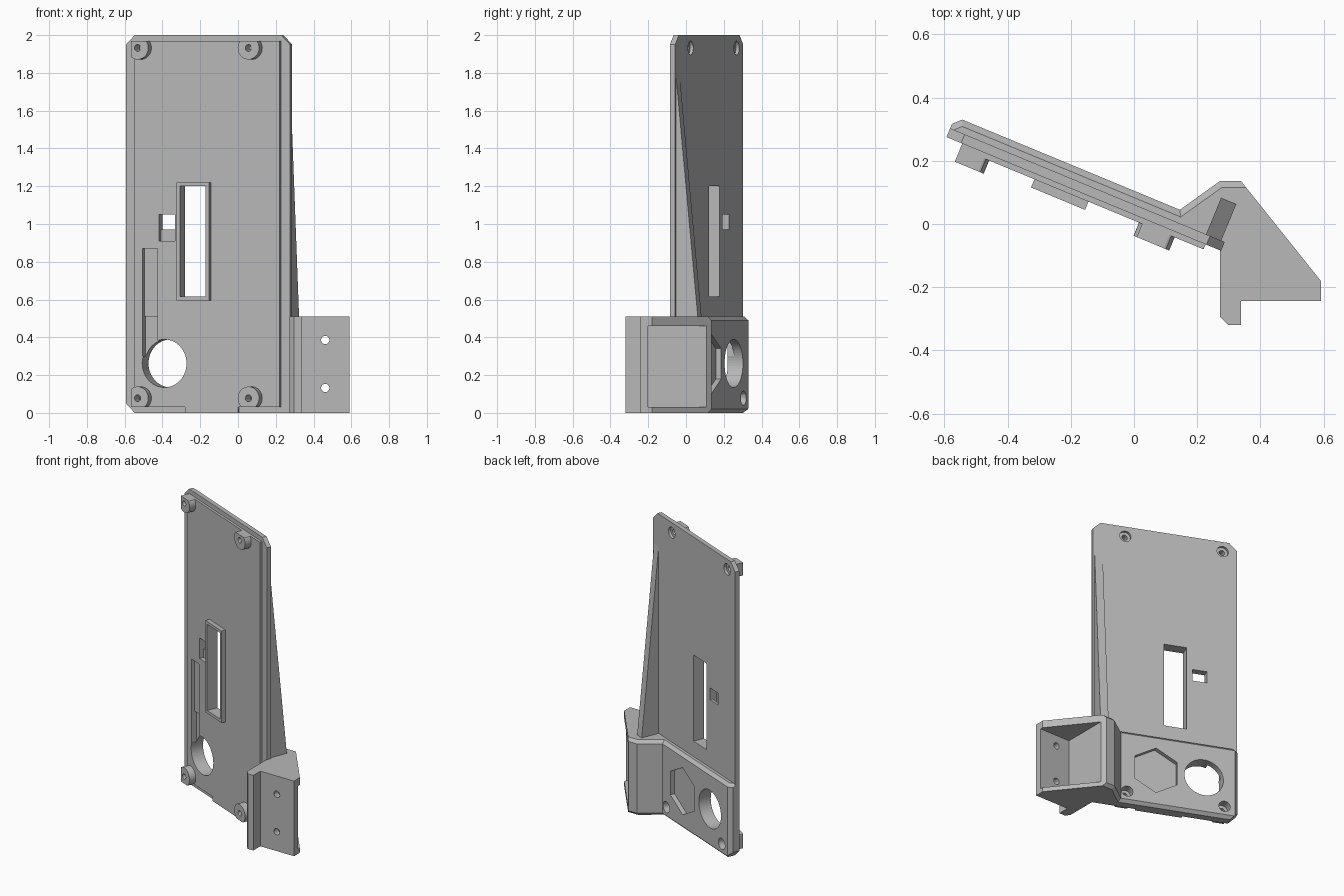
import bpy, bmesh, math
from mathutils import Matrix, Vector

if "Cube" in bpy.data.objects:
    bpy.data.objects.remove(bpy.data.objects["Cube"], do_unlink=True)

grey = bpy.data.materials.new("plain grey")
grey.use_nodes = True
grey.diffuse_color = (0.48, 0.48, 0.48, 1)
grey.node_tree.nodes["Principled BSDF"].inputs["Base Color"].default_value = (0.48, 0.48, 0.48, 1)

# Frame of the turned plate: u along its width, v towards its back, z up
PLATE = Matrix.Translation((-0.593, 0.275, 0)) @ Matrix.Rotation(math.radians(-22.5), 4, "Z")
WORLD = Matrix.Identity(4)
W, H = 0.94, 2.0
BASE_H = 0.51
AXES = {"z": lambda a, b, t: (a, b, t),
        "v": lambda a, b, t: (a, t, b),
        "u": lambda a, b, t: (t, a, b)}


def prism(name, pts, lo, hi, axis="v", frame=PLATE, bevel_sides=0, bevel=0.02):
    """Extrude a 2D outline along an axis; optionally chamfer the first sides' rims."""
    bm = bmesh.new()
    place = AXES[axis]
    low = [bm.verts.new(place(a, b, lo)) for a, b in pts]
    high = [bm.verts.new(place(a, b, hi)) for a, b in pts]
    bm.faces.new(low)
    bm.faces.new(high)
    n = len(pts)
    for i in range(n):
        j = (i + 1) % n
        bm.faces.new((low[i], low[j], high[j], high[i]))
    bmesh.ops.recalc_face_normals(bm, faces=bm.faces)
    if bevel_sides:
        rims = [bm.edges.get((ring[i], ring[i + 1])) for ring in (low, high) for i in range(bevel_sides)]
        bmesh.ops.bevel(bm, geom=rims, offset=bevel, segments=1, affect="EDGES", profile=0.5)
    bm.transform(frame)
    mesh = bpy.data.meshes.new(name)
    bm.to_mesh(mesh)
    bm.free()
    mesh.materials.append(grey)
    ob = bpy.data.objects.new(name, mesh)
    bpy.context.scene.collection.objects.link(ob)
    return ob


def rect(a0, a1, b0, b1):
    return [(a0, b0), (a1, b0), (a1, b1), (a0, b1)]


def ring(a, b, r, n=40, turn=0.0):
    return [(a + r * math.cos(turn + math.tau * i / n), b + r * math.sin(turn + math.tau * i / n))
            for i in range(n)]


def cut(ob, cutters):
    for c in cutters:
        mod = ob.modifiers.new("cut", "BOOLEAN")
        mod.operation = "DIFFERENCE"
        mod.solver = "EXACT"
        mod.object = c
    bpy.context.view_layer.update()
    graph = bpy.context.evaluated_depsgraph_get()
    mesh = bpy.data.meshes.new_from_object(ob.evaluated_get(graph))
    ob.modifiers.clear()
    ob.data = mesh


def world_xy(u, v):
    p = PLATE @ Vector((u, v, 0))
    return p.x, p.y


# Main plate with clipped corners
c = 0.05
plate = prism("back_plate", [(c, 0), (W, 0), (W, H - c), (W - c, H), (c, H), (0, H - c), (0, c)], 0, 0.03)

# Raised front panel with a tab down to the bottom edge
p0, p1 = 0.054, W - 0.053
panel = prism("front_panel", [(p0, 0.03), (0.346, 0.03), (0.346, 0), (0.649, 0), (0.649, 0.03),
                              (p1, 0.03), (p1, 1.97), (p0, 1.97)], -0.017, 0)

# Window frame
frame = prism("window_frame", rect(0.308, 0.493, 0.595, 1.22), -0.045, -0.017)

# Thick lower back block running into the side bracket
outline = [world_xy(0, 0.045), world_xy(0.025, 0.07), world_xy(0.77, 0.07),
           (0.272, 0.136), (0.338, 0.136), (0.591, -0.18), (0.591, -0.243), (0.338, -0.243),
           (0.338, -0.319), (0.297, -0.319), (0.272, -0.294), (0.272, -0.08),
           world_xy(0.93, 0.01), world_xy(0, 0.01)]
base = prism("base_and_side_bracket", outline, 0, BASE_H, "z", WORLD, bevel_sides=4)

# Tapered stiffening rib behind the plate edge
prism("stiffening_rib", [(0.02, 0.4), (0.154, 0.4), (0.154, BASE_H), (0.03, 1.78), (0.02, 1.78)],
      0.876, 0.928, "u")

# Screw standoffs, trimmed to the panel outline
screw_spots = [(u, z) for u in (0.092, 0.727) for z in (0.078, 1.932)]
standoffs = []
for u, z in screw_spots:
    pts = [(max(a, p0), min(max(b, 0.03), 1.97)) for a, b in ring(u, z, 0.061)]
    clean = [p for i, p in enumerate(pts) if p != pts[i - 1]]
    standoffs.append(prism("screw_standoff", clean, -0.062, -0.017))

# Cutters
screw = [prism("cutter", ring(u, z, 0.018, 20), -0.2, 0.2) for u, z in screw_spots]
sink = [prism("cutter", ring(u, z, 0.037, 28), 0.012, 0.2) for u, z in screw_spots]
window = prism("cutter", rect(0.327, 0.475, 0.615, 1.2), -0.2, 0.2)
slot = prism("cutter", rect(0.196, 0.288, 0.97, 1.05), -0.2, 0.2)
slot_step = prism("cutter", rect(0.196, 0.288, 0.91, 1.04), -0.2, 0.012)
port = prism("cutter", ring(0.227, 0.262, 0.127, 56), -0.2, 0.2)
groove = prism("cutter", rect(0.102, 0.189, 0.3, 0.87), -0.2, 0.008)
deep_groove = prism("cutter", rect(0.102, 0.189, 0.3, BASE_H), -0.2, 0.022)
nut = prism("cutter", ring(0.54, 0.26, 0.16, 6, math.pi / 2), 0.04, 0.2)
corner = prism("cutter", [(-0.1, -0.1), (c + 0.1, -0.1), (-0.1, c + 0.1)], -0.2, 0.2)
pocket = prism("cutter", rect(0.36, 0.75, -0.2, 0.2), 0.03, 0.46, "z", WORLD)
mounts = [prism("cutter", ring(0.462, z, 0.022, 20), -0.3, -0.1, "v", WORLD) for z in (0.132, 0.386)]

# Openings in each part
front_cuts = [window, slot, slot_step, port, groove, deep_groove]
cut(plate, front_cuts + screw + sink)
cut(panel, front_cuts + screw)
cut(frame, [window])
cut(base, [port, nut, corner, pocket, deep_groove] + mounts + screw[::2] + sink[::2])
for ob, hole in zip(standoffs, screw):
    cut(ob, [hole])

for ob in [o for o in bpy.data.objects if o.name.startswith("cutter")]:
    bpy.data.objects.remove(ob, do_unlink=True)
